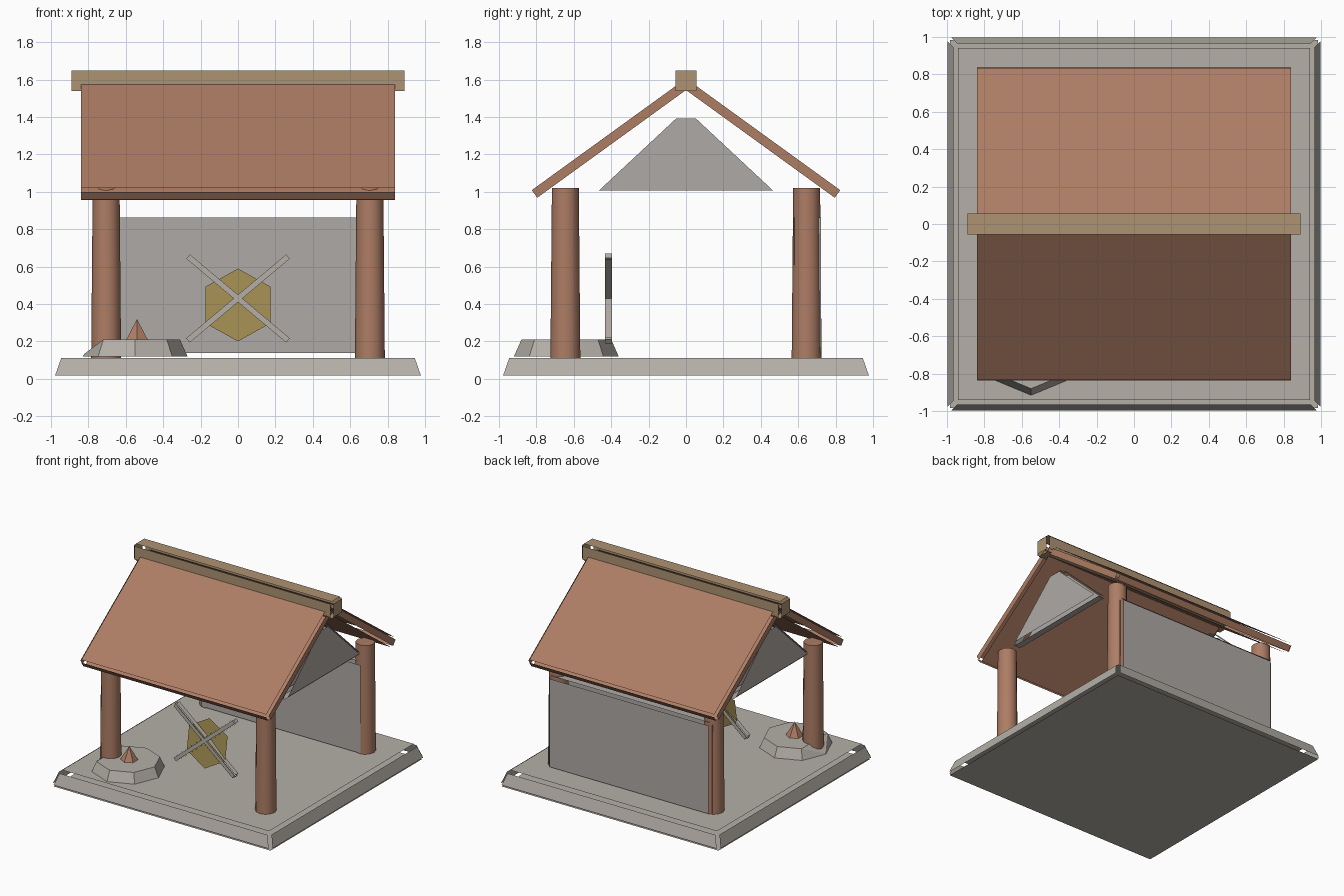
import bpy
import bmesh
import math
from mathutils import Matrix, Vector

cube = bpy.data.objects.get("Cube")
if cube:
    bpy.data.objects.remove(cube, do_unlink=True)


def make_material(name, rgb):
    mat = bpy.data.materials.new(name)
    mat.use_nodes = True
    color = (*rgb, 1.0)
    mat.diffuse_color = color
    bsdf = mat.node_tree.nodes["Principled BSDF"]
    bsdf.inputs["Base Color"].default_value = color
    bsdf.inputs["Roughness"].default_value = 0.9
    return mat


STONE = make_material("warm grey stone", (0.46, 0.43, 0.39))
PLASTER = make_material("grey plaster", (0.43, 0.40, 0.38))
CLAY = make_material("red brown clay", (0.42, 0.205, 0.13))
TIMBER = make_material("tan timber", (0.42, 0.29, 0.17))
BRASS = make_material("olive brass", (0.35, 0.26, 0.08))


def finish(name, bm, mat, smooth=False):
    mesh = bpy.data.meshes.new(name)
    bm.to_mesh(mesh)
    bm.free()
    mesh.materials.append(mat)
    obj = bpy.data.objects.new(name, mesh)
    bpy.context.collection.objects.link(obj)
    for poly in mesh.polygons:
        poly.use_smooth = smooth
    if smooth:
        bpy.ops.object.select_all(action='DESELECT')
        obj.select_set(True)
        bpy.context.view_layer.objects.active = obj
        bpy.ops.object.shade_smooth_by_angle(angle=math.radians(40))
    return obj


def open_seams(bm, gap):
    """Shrink every face into a loose panel, leaving open seams at the edges."""
    bmesh.ops.recalc_face_normals(bm, faces=bm.faces)
    rims = bmesh.ops.inset_individual(bm, faces=bm.faces[:], thickness=gap,
                                      use_even_offset=True)["faces"]
    bmesh.ops.delete(bm, geom=rims, context='FACES')


def panel_box(name, center, size, mat, gap, turn=None, taper=1.0):
    bm = bmesh.new()
    bmesh.ops.create_cube(bm, size=1.0)
    for v in bm.verts:
        if v.co.z > 0:
            v.co.x *= taper
            v.co.y *= taper
        v.co = Vector(a * b for a, b in zip(v.co, size))
    open_seams(bm, gap)
    bm.transform(Matrix.Translation(center) @ (turn or Matrix()))
    return finish(name, bm, mat)


def cone(bm, sides, low, high, z0, z1, x, y, spin=0.0):
    place = Matrix.Translation((x, y, (z0 + z1) / 2)) @ Matrix.Rotation(spin, 4, 'Z')
    return bmesh.ops.create_cone(bm, cap_ends=True, segments=sides, radius1=low,
                                 radius2=high, depth=z1 - z0, matrix=place)


# Sloped foundation slab
panel_box("foundation", (0, 0, 0.065), (2.01, 2.01, 0.13), STONE, 0.02, taper=0.955)

# Four tapered posts
for depth, y in (("front", -0.645), ("back", 0.645)):
    for side, x in (("right", -0.705), ("left", 0.705)):
        bm = bmesh.new()
        cone(bm, 12, 0.08, 0.072, 0.11, 1.02, x, y)
        finish(f"{depth}_{side}_post", bm, CLAY, smooth=True)

# Back wall between the rear posts
panel_box("back_wall", (0, 0.65, 0.5), (1.48, 0.18, 0.76), PLASTER, 0.018)

# Two roof slopes meeting at the ridge
eave, ridge = Vector((0, 0.822, 0.98)), Vector((0, 0, 1.575))
run = eave - ridge
pitch = math.atan2(-run.z, run.y)
for name, s in (("front_roof", -1), ("back_roof", 1)):
    mid = (eave + ridge) / 2
    mid.y *= s
    panel_box(name, mid, (1.71, run.length, 0.08), CLAY, 0.015,
              Matrix.Rotation(-s * pitch, 4, 'X'))

# Ridge beam
panel_box("ridge_beam", (0, 0, 1.595), (1.81, 0.14, 0.14), TIMBER, 0.015)

# Gable infill at each end
for name, s in (("right_gable", -1), ("left_gable", 1)):
    bm = bmesh.new()
    outline = [(-0.51, 0.99), (0.51, 0.99), (0.06, 1.41), (-0.06, 1.41)]
    face = bm.faces.new([bm.verts.new((s * 0.78, y, z)) for y, z in outline])
    extruded = bmesh.ops.extrude_face_region(bm, geom=[face], use_keep_orig=True)["geom"]
    bmesh.ops.translate(bm, vec=(-s * 0.09, 0, 0),
                        verts=[g for g in extruded if isinstance(g, bmesh.types.BMVert)])
    open_seams(bm, 0.018)
    finish(name, bm, PLASTER)

# Hexagonal shield leaning behind two crossed bars
bm = bmesh.new()
bmesh.ops.create_circle(bm, cap_ends=True, segments=6, radius=0.197)
bm.transform(Matrix.Translation((0, -0.4, 0.395))
             @ Matrix.Rotation(math.radians(81), 4, 'X')
             @ Matrix.Diagonal((0.175 / 0.171, 1, 1, 1)))
top = max(v.co.z for v in bm.verts)
if sum(v.co.z > top - 0.01 for v in bm.verts) > 1:
    # Keep one corner pointing up
    bm.transform(Matrix.Translation((0, -0.4, 0.395)) @ Matrix.Rotation(math.pi / 6, 4, 'Y')
                 @ Matrix.Translation((0, 0.4, -0.395)))
finish("hexagon_shield", bm, BRASS)
for name, s in (("crossed_bar_a", -1), ("crossed_bar_b", 1)):
    panel_box(name, (0, -0.415, 0.43), (0.71, 0.05, 0.042), STONE, 0.006,
              Matrix.Rotation(s * math.radians(40), 4, 'Y'))

# Low faceted hearth with one collapsed rim corner
bm = bmesh.new()
verts = cone(bm, 8, 0.28, 0.24, 0.12, 0.21, -0.55, -0.64)["verts"]
broken = min((v for v in verts if v.co.z > 0.17), key=lambda v: v.co.x)
broken.co += Vector((-0.03, 0, -0.075))
bmesh.ops.triangulate(bm, faces=[f for f in bm.faces if len(f.verts) > 4])
finish("hearth", bm, STONE)

# Ember cone on the hearth
bm = bmesh.new()
cone(bm, 6, 0.09, 0.0, 0.17, 0.32, -0.54, -0.64)
finish("ember_cone", bm, CLAY)
